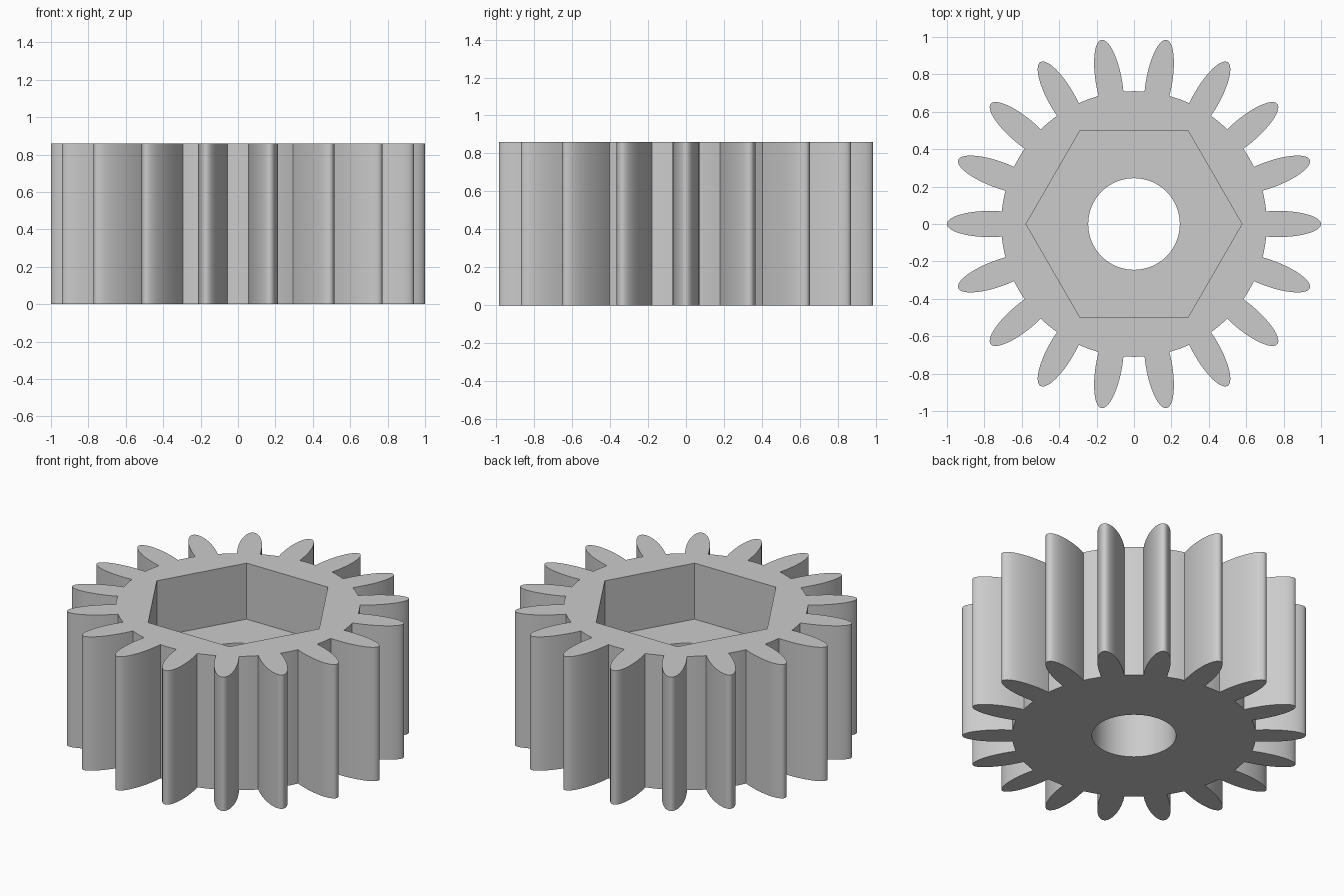
import bpy, bmesh, math

if "Cube" in bpy.data.objects:
    bpy.data.objects.remove(bpy.data.objects["Cube"], do_unlink=True)

TEETH, HEIGHT, FLOOR = 18, 0.86, 0.50
ROOT, HOLE, HEX = 0.71, 0.245, 0.577

# Single grey material
grey = bpy.data.materials.new("plain grey")
grey.use_nodes = True
colour = (0.6, 0.6, 0.6, 1)
grey.diffuse_color = colour
grey.node_tree.nodes["Principled BSDF"].inputs["Base Color"].default_value = colour


def circle(radius, sides):
    return [(radius * math.cos(math.tau * i / sides),
             radius * math.sin(math.tau * i / sides)) for i in range(sides)]


def gear_outline():
    """Elliptical teeth joined by short arcs of the root circle."""
    centre, length, half_width, steps = 0.77, 0.23, 0.07, 32
    sweep = math.radians(106)
    points = []
    for k in range(TEETH):
        turn = math.tau * k / TEETH
        c, s = math.cos(turn), math.sin(turn)
        for i in range(steps + 1):
            t = sweep * (2 * i / steps - 1)
            x, y = centre + length * math.cos(t), half_width * math.sin(t)
            points.append((x * c - y * s, x * s + y * c))
        start = math.atan2(y, x)
        gap = math.tau / TEETH - 2 * start
        for i in range(1, 4):
            a = turn + start + gap * i / 4
            points.append((ROOT * math.cos(a), ROOT * math.sin(a)))
    return points


bm = bmesh.new()


def ring(points, z):
    verts = [bm.verts.new((x, y, z)) for x, y in points]
    return verts, [bm.edges.new((v, verts[i - 1])) for i, v in enumerate(verts)]


def wall(low, high):
    for i in range(len(low[0])):
        bm.faces.new((low[0][i - 1], low[0][i], high[0][i], high[0][i - 1]))


def cap(outer, inner):
    bmesh.ops.triangle_fill(bm, edges=outer[1] + inner[1], use_beauty=True)


# Toothed rim, hexagonal pocket and round bore
outline, hexagon, bore = gear_outline(), circle(HEX, 6), circle(HOLE, 64)
rim_low, rim_high = ring(outline, 0), ring(outline, HEIGHT)
hex_low, hex_high = ring(hexagon, FLOOR), ring(hexagon, HEIGHT)
bore_low, bore_high = ring(bore, 0), ring(bore, FLOOR)

# Flat faces first, then the upright walls
cap(rim_high, hex_high)
cap(hex_low, bore_high)
cap(rim_low, bore_low)
wall(rim_low, rim_high)
wall(hex_low, hex_high)
wall(bore_low, bore_high)
bmesh.ops.recalc_face_normals(bm, faces=bm.faces)

mesh = bpy.data.meshes.new("gear")
bm.to_mesh(mesh)
bm.free()
mesh.materials.append(grey)
gear = bpy.data.objects.new("gear", mesh)
bpy.context.collection.objects.link(gear)

bpy.ops.object.select_all(action="DESELECT")
gear.select_set(True)
bpy.context.view_layer.objects.active = gear
bpy.ops.object.shade_smooth_by_angle(angle=math.radians(30))
